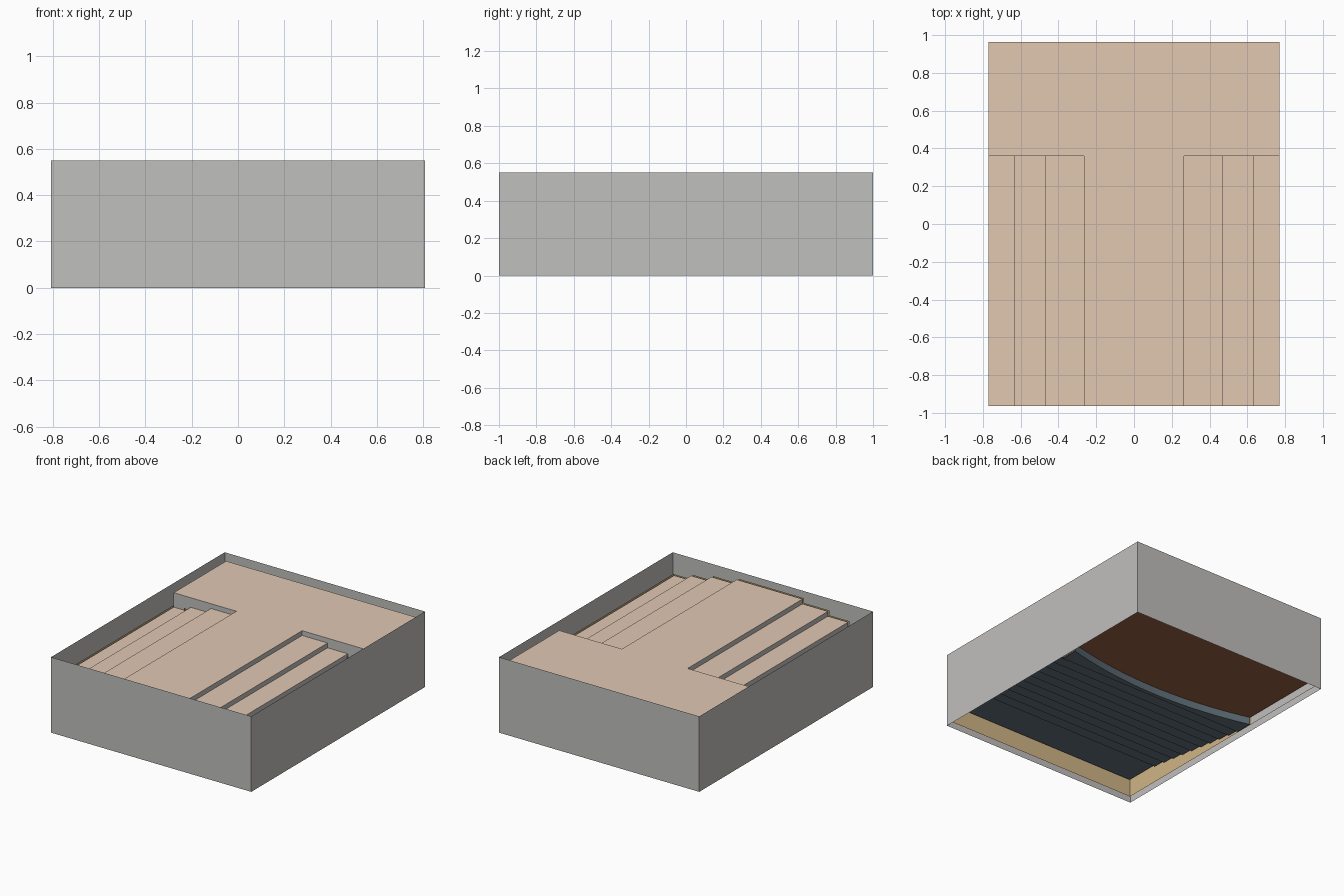
import bpy

cube = bpy.data.objects.get("Cube")
if cube:
    bpy.data.objects.remove(cube, do_unlink=True)


def material(name, r, g, b):
    m = bpy.data.materials.new(name)
    m.use_nodes = True
    m.diffuse_color = (r, g, b, 1)
    m.node_tree.nodes["Principled BSDF"].inputs["Base Color"].default_value = (r, g, b, 1)
    m.node_tree.nodes["Principled BSDF"].inputs["Roughness"].default_value = 0.9
    return m


GREY = material("plaster grey", 0.53, 0.525, 0.51)
CEILING = material("ceiling beige", 0.76, 0.58, 0.45)
TAN = material("wood panel tan", 0.63, 0.46, 0.235)
BROWN = material("stage brown", 0.30, 0.12, 0.05)
SLATE = material("carpet slate blue", 0.118, 0.16, 0.19)


def build(name, verts, faces, *mats):
    mesh = bpy.data.meshes.new(name)
    mesh.from_pydata(verts, [], faces)
    for m in mats:
        mesh.materials.append(m)
    mesh.update()
    obj = bpy.data.objects.new(name, mesh)
    bpy.context.collection.objects.link(obj)
    return obj


def sheet(name, start, end, *mats):
    """Ribbon of quads between two matching rows of points."""
    n = len(start)
    faces = [(i, i + 1, n + i + 1, n + i) for i in range(n - 1)]
    return build(name, start + end, faces, *mats)


def upright(name, path, low, high, mat):
    """Thin wall standing on a plan path."""
    return sheet(name, [(x, y, low) for x, y in path], [(x, y, high) for x, y in path], mat)


OX, OY, HEIGHT = 0.807, 1.0, 0.55      # outer shell
WX, WY, BASE = 0.787, 0.98, 0.031      # inner walls
IX, IY = 0.77, 0.963                   # floors and ceilings
ARCH_Y, TOP, LOW = 0.36, 0.51, 0.405   # stage opening, highest and lowest ceiling
STAGE_Z, FLOOR_Z, STAGE_Y = 0.074, 0.02, 0.30

# Open outer shell
upright("outer_walls", [(-OX, -OY), (OX, -OY), (OX, OY), (-OX, OY), (-OX, -OY)],
        0, HEIGHT, GREY)

# Stepped ceiling over the hall, symmetric about the centre
half = [(0.265, TOP), (0.265, 0.475), (0.47, 0.475), (0.47, 0.44),
        (0.633, 0.44), (0.633, LOW), (IX, LOW)]
profile = [(-x, z) for x, z in reversed(half)] + half
hall_ceiling = sheet("hall_ceiling", [(x, -IY, z) for x, z in profile],
                     [(x, ARCH_Y, z) for x, z in profile], CEILING, GREY)
for face in hall_ceiling.data.polygons:
    face.material_index = int(abs(face.normal.z) < 0.5)

# Stage ceiling
sheet("stage_ceiling", [(-IX, ARCH_Y, TOP), (IX, ARCH_Y, TOP)],
      [(-IX, IY, TOP), (IX, IY, TOP)], CEILING)

# Walls beside the stage opening, closing the ceiling steps
for side, word in ((-1, "right"), (1, "left")):
    pts = [(side * x, ARCH_Y, z) for x, z in half] + [(side * IX, ARCH_Y, TOP)]
    build(word + "_arch_wall", pts, [tuple(range(len(pts)))], GREY)

# Hall walls
outline = [(-WX, BASE), (-WX, LOW)] + profile + [(WX, LOW), (WX, BASE)]
build("hall_end_wall", [(x, -WY, z) for x, z in outline], [tuple(range(len(outline)))], TAN)
for side, word in ((-1, "right"), (1, "left")):
    upright(word + "_hall_wall", [(side * WX, -WY), (side * WX, STAGE_Y)], BASE, LOW, TAN)

# Stage walls and curtain
upright("stage_walls", [(WX, STAGE_Y), (WX, WY), (-WX, WY), (-WX, STAGE_Y)], BASE, LOW, GREY)
upright("stage_upper_walls", [(IX, ARCH_Y), (IX, IY), (-IX, IY), (-IX, ARCH_Y)],
        LOW, TOP, GREY)
upright("curtain", [(-0.68, 0.352), (0.68, 0.352)], STAGE_Z, 0.425, BROWN)

# Stage with a curved front edge
SEG = 24
arc = []
for i in range(SEG + 1):
    t = -1 + 2 * i / SEG
    arc.append((IX * t, STAGE_Y - 0.10 * (1 - t * t)))
sheet("stage_floor", [(x, y, STAGE_Z) for x, y in arc], [(x, IY, STAGE_Z) for x, y in arc], BROWN)
riser = upright("stage_front", arc, FLOOR_Z, STAGE_Z, SLATE)
for face in riser.data.polygons:
    face.use_smooth = True

# Flat floor before the stage
FIRST, LAST, STEPS = 0.17, -0.70, 10
sheet("front_floor", [(x, FIRST, FLOOR_Z) for x, y in arc],
      [(x, y, FLOOR_Z) for x, y in arc], SLATE)

# Stepped seating floor rising away from the stage
rise = (0.148 - FLOOR_Z) / STEPS
depth = (FIRST - LAST) / (STEPS - 1)
steps = []
for i in range(STEPS):
    y = FIRST - i * depth
    steps += [(y, FLOOR_Z + i * rise), (y, FLOOR_Z + (i + 1) * rise)]
steps.append((-IY, FLOOR_Z + STEPS * rise))
sheet("seating_steps", [(-IX, y, z) for y, z in steps], [(IX, y, z) for y, z in steps], SLATE)
